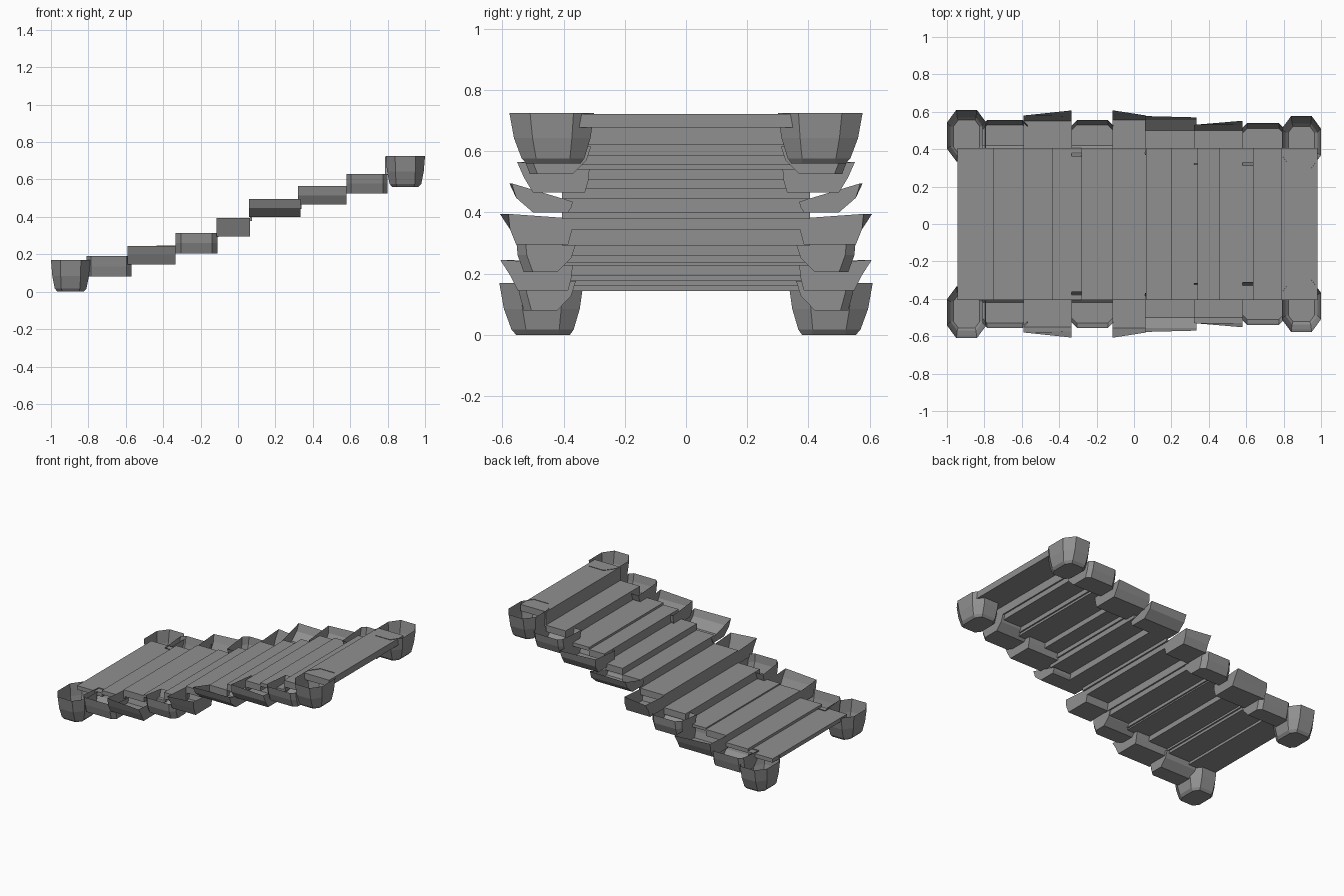
import bpy
import bmesh

cube = bpy.data.objects.get("Cube")
if cube:
    bpy.data.objects.remove(cube, do_unlink=True)

# One grey stone material
stone = bpy.data.materials.new("grey_stone")
stone.use_nodes = True
grey = (0.28, 0.28, 0.28, 1)
stone.diffuse_color = grey
stone.node_tree.nodes["Principled BSDF"].inputs["Base Color"].default_value = grey


def finish(bm, name):
    bmesh.ops.recalc_face_normals(bm, faces=bm.faces)
    mesh = bpy.data.meshes.new(name)
    bm.to_mesh(mesh)
    bm.free()
    mesh.materials.append(stone)
    obj = bpy.data.objects.new(name, mesh)
    bpy.context.collection.objects.link(obj)


def box(name, x0, x1, y, z0, z1):
    bm = bmesh.new()
    bmesh.ops.create_cube(bm, size=1)
    for v in bm.verts:
        v.co.x = x1 if v.co.x > 0 else x0
        v.co.y = y if v.co.y > 0 else -y
        v.co.z = z1 if v.co.z > 0 else z0
    finish(bm, name)


def post_ring(cx, half, inner, outer, cut, z):
    """Octagonal plan of a corner post."""
    x0, x1, cy = cx - half, cx + half, cut * 1.35
    return [(x0 + cut, inner, z), (x1 - cut, inner, z), (x1, inner + cy, z),
            (x1, outer - cy, z), (x1 - cut, outer, z), (x0 + cut, outer, z),
            (x0, outer - cy, z), (x0, inner + cy, z)]


def stone_ring(x0, x1, inner, outer0, outer1, cut, z, inner_z):
    """Plan of a side stone, its outer corners cut where cut is above zero."""
    ring = [(x0, inner, inner_z), (x1, inner, inner_z)]
    if cut == 0:
        return ring + [(x1, outer1, z), (x0, outer0, z)]
    return ring + [(x1, outer1 - cut, z), (x1 - cut, outer1, z),
                   (x0 + cut, outer0, z), (x0, outer0 - cut, z)]


def shell(name, rings, side):
    """Open-topped stone lofted through rings of points."""
    bm = bmesh.new()
    loops = [[bm.verts.new((x, y * side, z)) for x, y, z in ring] for ring in rings]
    bm.faces.new(loops[0])
    n = len(loops[0])
    for low, high in zip(loops, loops[1:]):
        for i in range(n):
            j = (i + 1) % n
            bm.faces.new((low[i], low[j], high[j], high[i]))
    finish(bm, name)


# Corner posts: x centre, base height, total height, inner and outer y
posts = {"lower_post": (-0.895, 0.0, 0.17, 0.335, 0.61),
         "upper_post": (0.895, 0.56, 0.165, 0.30, 0.577)}

# Side stones: x0, x1, z0, z1, inner y, outer y at each end, mid and base outer y,
# corner cut, drop of the inner rim
stones = [
    (-0.81, -0.57, 0.08, 0.19, 0.36, 0.555, 0.555, 0.545, 0.53, 0.025, 0.015),
    (-0.59, -0.335, 0.145, 0.245, 0.37, 0.58, 0.607, 0.575, 0.55, 0, 0.015),
    (-0.335, -0.11, 0.205, 0.315, 0.36, 0.555, 0.555, 0.55, 0.53, 0.03, 0.02),
    (-0.115, 0.065, 0.295, 0.395, 0.37, 0.608, 0.58, 0.575, 0.555, 0, 0.015),
    (0.06, 0.335, 0.40, 0.495, 0.37, 0.577, 0.57, 0.555, 0.50, 0, 0.06),
    (0.32, 0.58, 0.465, 0.565, 0.315, 0.53, 0.552, 0.53, 0.50, 0, 0.02),
    (0.58, 0.80, 0.525, 0.63, 0.31, 0.54, 0.54, 0.53, 0.51, 0.025, 0.015),
]

for label, side in (("left_back", 1), ("right_front", -1)):
    for name, (cx, z, h, inner, outer) in posts.items():
        rings = []
        for t, half, dy, cut in ((0, 0.07, 0.055, 0.025), (0.1, 0.085, 0.04, 0.035),
                                 (0.5, 0.098, 0.015, 0.045), (1, 0.105, 0, 0.05)):
            rings.append(post_ring(cx, half, inner + dy * 0.8, outer - dy, cut, z + h * t))
        shell(f"{name}_{label}", rings, side)

    for k, (x0, x1, z0, z1, inner, o0, o1, mid, base, cut, drop) in enumerate(stones, 1):
        zm = (z0 + z1) / 2
        taper = 0.06 if cut else 0.015
        rings = [
            stone_ring(x0, x1, inner + taper, base, base, cut, z0, z0),
            stone_ring(x0, x1, inner + taper / 4, mid, mid, cut, zm, zm - drop / 2),
            stone_ring(x0, x1, inner, o0, o1, cut, z1, z1 - drop),
        ]
        shell(f"side_stone_{k}_{label}", rings, side)

# Treads, each with a thin riser down to the one below
edges = [-0.945, -0.755, -0.59, -0.435, -0.28, -0.115, 0.065, 0.2, 0.34, 0.455,
         0.635, 0.785, 0.98]
tops = [0.17, 0.188, 0.237, 0.246, 0.302, 0.388, 0.445, 0.488, 0.55, 0.565, 0.63, 0.722]
below = 0.153
for k, top in enumerate(tops):
    bottom = max(top - 0.045, below - 0.01)
    box(f"tread_{k + 1}", edges[k], edges[k + 1], 0.405, bottom, top)
    if below < bottom:
        box(f"riser_{k + 1}", edges[k], edges[k] + 0.01, 0.405, below - 0.01, bottom)
    below = top
